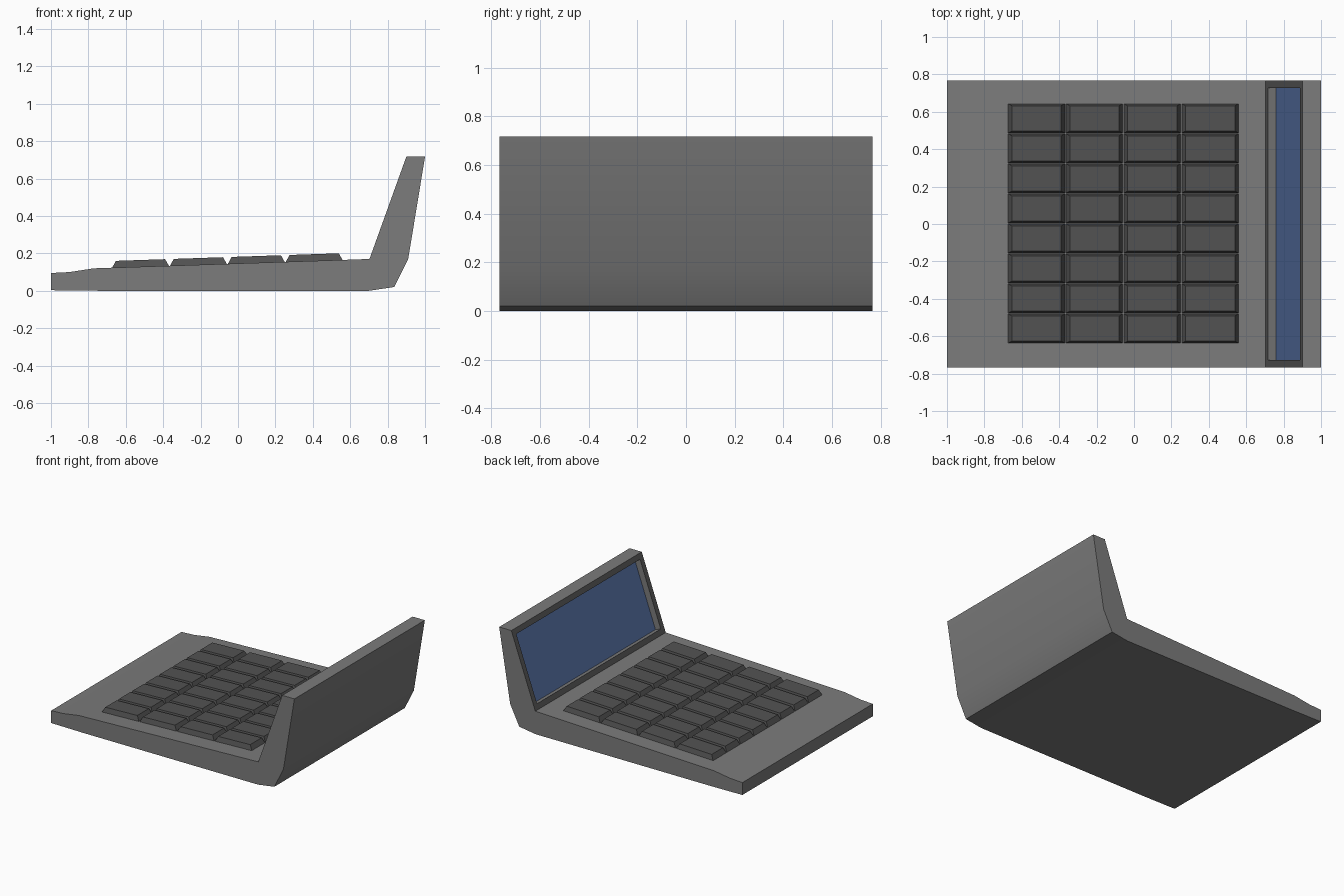
import bpy, bmesh
from mathutils import Vector

if "Cube" in bpy.data.objects:
    bpy.data.objects.remove(bpy.data.objects["Cube"])


def material(name, r, g, b):
    m = bpy.data.materials.new(name)
    m.diffuse_color = (r, g, b, 1)
    m.use_nodes = True
    m.node_tree.nodes["Principled BSDF"].inputs["Base Color"].default_value = m.diffuse_color
    return m


BODY = material("grey plastic", 0.2, 0.2, 0.2)
KEY = material("dark key plastic", 0.085, 0.085, 0.085)
BEZEL = material("dark bezel", 0.1, 0.1, 0.1)
SCREEN = material("blue screen", 0.09, 0.16, 0.36)


def finish(bm, name, mats):
    bmesh.ops.recalc_face_normals(bm, faces=bm.faces)
    me = bpy.data.meshes.new(name)
    bm.to_mesh(me)
    bm.free()
    for m in mats:
        me.materials.append(m)
    ob = bpy.data.objects.new(name, me)
    bpy.context.collection.objects.link(ob)
    return ob


# Body: side profile extruded across the width
HALF = 0.766
profile = [(-1, 0.003), (-1, 0.095), (-0.9, 0.1), (-0.77, 0.12), (0.56, 0.165),
           (0.703, 0.17), (0.9, 0.717), (1, 0.717), (0.91, 0.17),
           (0.835, 0.02), (0.7, 0), (-0.74, 0)]
bm = bmesh.new()
side = bm.faces.new([bm.verts.new((x, -HALF, z)) for x, z in profile])
ext = bmesh.ops.extrude_face_region(bm, geom=[side])
bmesh.ops.translate(bm, vec=(0, 2 * HALF, 0),
                    verts=[v for v in ext["geom"] if isinstance(v, bmesh.types.BMVert)])
bmesh.ops.recalc_face_normals(bm, faces=bm.faces)

# Screen: the sloping front of the upright is inset, then sunk
front = next(f for f in bm.faces
             if f.normal.x < -0.5 and 0.703 < f.calc_center_median().x < 0.9)
normal = front.normal.copy()
rim = bmesh.ops.inset_region(bm, faces=[front], thickness=0.056)
for f in rim["faces"]:
    f.material_index = 1
sunk = bmesh.ops.extrude_discrete_faces(bm, faces=[front])["faces"][0]
old_edge_verts = list(sunk.verts)
bmesh.ops.translate(bm, vec=normal * -0.046, verts=old_edge_verts)
sunk.material_index = 2
for e in sunk.edges:
    for f in e.link_faces:
        if f is not sunk:
            f.material_index = 0
body = finish(bm, "calculator_body", [BODY, BEZEL, SCREEN])
bpy.context.view_layer.objects.active = body
body.select_set(True)
bpy.ops.object.shade_smooth_by_angle(angle=0.6)


# Keys: tapered blocks following the slope of the deck
def deck(x):
    return 0.12 + (x + 0.77) * 0.045 / 1.33


def add_key(bm, x0, x1, y0, y1):
    rings = []
    for ix, iy, h in ((0, 0, -0.004), (0.022, 0.012, 0.036)):
        rings.append([bm.verts.new((x, y, deck(x) + h)) for x, y in (
            (x0 + ix, y0 + iy), (x1 - ix, y0 + iy), (x1 - ix, y1 - iy), (x0 + ix, y1 - iy))])
    low, top = rings
    bm.faces.new(top)
    bm.faces.new(low[::-1])
    for i in range(4):
        j = (i + 1) % 4
        bm.faces.new((low[i], low[j], top[j], top[i]))


bm = bmesh.new()
PX, PY = 0.3095, 0.1605
for col in range(4):
    for row in range(8):
        x, y = -0.675 + col * PX, -0.638 + row * PY
        add_key(bm, x, x + PX - 0.002, y, y + PY - 0.002)
finish(bm, "keys", [KEY])
